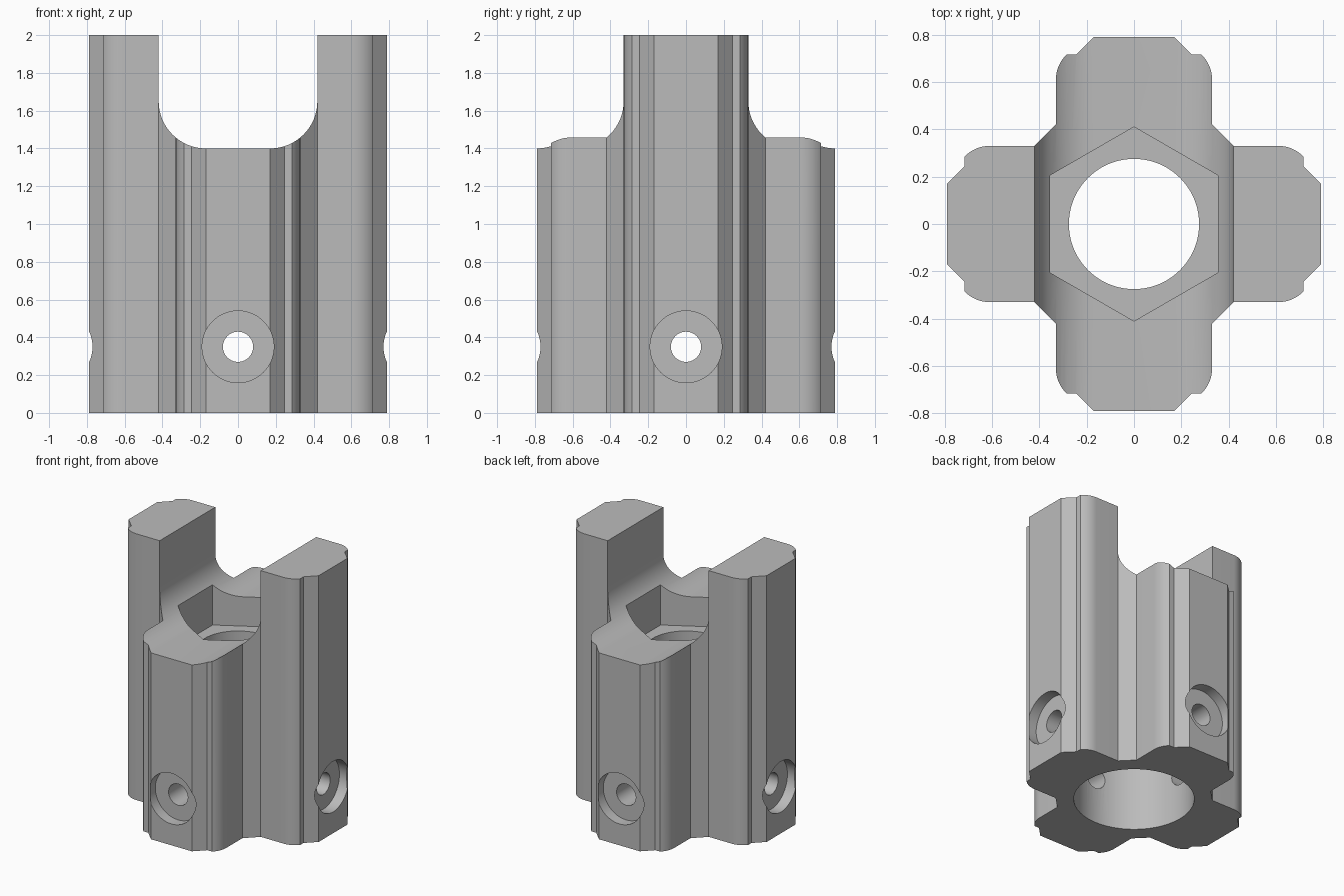
import bpy
import bmesh
from math import sin, cos, pi, radians
from mathutils import Matrix, Vector

old = bpy.data.objects.get("Cube")
if old:
    bpy.data.objects.remove(old, do_unlink=True)

HEIGHT = 2.0
grey = bpy.data.materials.new("plain grey")
grey.use_nodes = True
grey.diffuse_color = (0.5, 0.5, 0.5, 1)
grey.node_tree.nodes["Principled BSDF"].inputs["Base Color"].default_value = (0.5, 0.5, 0.5, 1)


def make_object(name, bm):
    bmesh.ops.recalc_face_normals(bm, faces=bm.faces)
    mesh = bpy.data.meshes.new(name)
    bm.to_mesh(mesh)
    bm.free()
    mesh.materials.append(grey)
    obj = bpy.data.objects.new(name, mesh)
    bpy.context.collection.objects.link(obj)
    return obj


def prism(name, points, direction):
    """Extrude a closed outline of 3D points along a direction."""
    bm = bmesh.new()
    face = bm.faces.new([bm.verts.new(p) for p in points])
    result = bmesh.ops.extrude_face_region(bm, geom=[face])
    moved = [v for v in result["geom"] if isinstance(v, bmesh.types.BMVert)]
    bmesh.ops.translate(bm, verts=moved, vec=direction)
    return make_object(name, bm)


def arc(cx, cy, r, start, end, steps):
    angles = [radians(start + (end - start) * i / steps) for i in range(steps + 1)]
    return [(cx + r * cos(a), cy + r * sin(a)) for a in angles]


def drill(name, radius, low, high, sides=96, spin=0.0, turn=None):
    """Round or polygonal cutter along z, optionally laid over."""
    ring = [Vector((radius * cos(spin + 2 * pi * i / sides),
                    radius * sin(spin + 2 * pi * i / sides), low)) for i in range(sides)]
    axis = Vector((0, 0, high - low))
    if turn:
        ring = [turn @ p for p in ring]
        axis = turn.to_3x3() @ axis
    return prism(name, ring, axis)


# Cross-shaped body: half of one arm, mirrored and turned four times
half = [(0.42, 0.33), (0.33, 0.42)] + arc(0.185, 0.61, 0.145, 0, 46, 8)
half += [(0.285, 0.715), (0.245, 0.715), (0.17, 0.79)]
arm = half[1:] + [(-x, y) for x, y in reversed(half[1:])]
outline = []
for k in range(4):
    turn = Matrix.Rotation(k * pi / 2, 3, "Z")
    outline += [turn @ Vector((x, y, 0)) for x, y in arm]
body = prism("socket_body", outline, (0, 0, HEIGHT))

# U-shaped channel running front to back through the top
curve = arc(0.17, 1.65, 0.25, -90, 0, 16)
channel = curve + [(0.42, 2.2)]
channel += [(-x, z) for x, z in reversed(channel)]
cutters = [prism("channel_cutter", [(x, -1, z) for x, z in channel], (0, 2, 0))]

# Hexagonal pocket, throat and wide lower bore
cutters.append(drill("hex_pocket_cutter", 0.41, 1.18, 1.9, 6, pi / 2))
cutters.append(drill("throat_cutter", 0.275, 0.9, 1.3))
cutters.append(drill("lower_bore_cutter", 0.41, -0.1, 1.06))

# Counterbored screw holes on all four arms
for k in range(4):
    turn = (Matrix.Translation((0, 0, 0.35)) @ Matrix.Rotation(k * pi / 2, 4, "Z")
            @ Matrix.Rotation(pi / 2, 4, "X"))
    cutters.append(drill("counterbore_cutter", 0.19, 0.71, 0.9, 64, 0, turn))
    cutters.append(drill("screw_hole_cutter", 0.08, 0.2, 0.8, 40, 0, turn))

for cutter in cutters:
    cutter.hide_render = True
    mod = body.modifiers.new(cutter.name, "BOOLEAN")
    mod.operation = "DIFFERENCE"
    mod.solver = "EXACT"
    mod.object = cutter

# Bake the cuts and drop the cutters
bpy.context.view_layer.update()
graph = bpy.context.evaluated_depsgraph_get()
finished = bpy.data.meshes.new_from_object(body.evaluated_get(graph))
body.modifiers.clear()
body.data = finished
for cutter in cutters:
    bpy.data.objects.remove(cutter, do_unlink=True)

# Smooth rounds, crisp edges
bpy.ops.object.select_all(action="DESELECT")
body.select_set(True)
bpy.context.view_layer.objects.active = body
bpy.ops.object.shade_smooth_by_angle(angle=radians(25))
